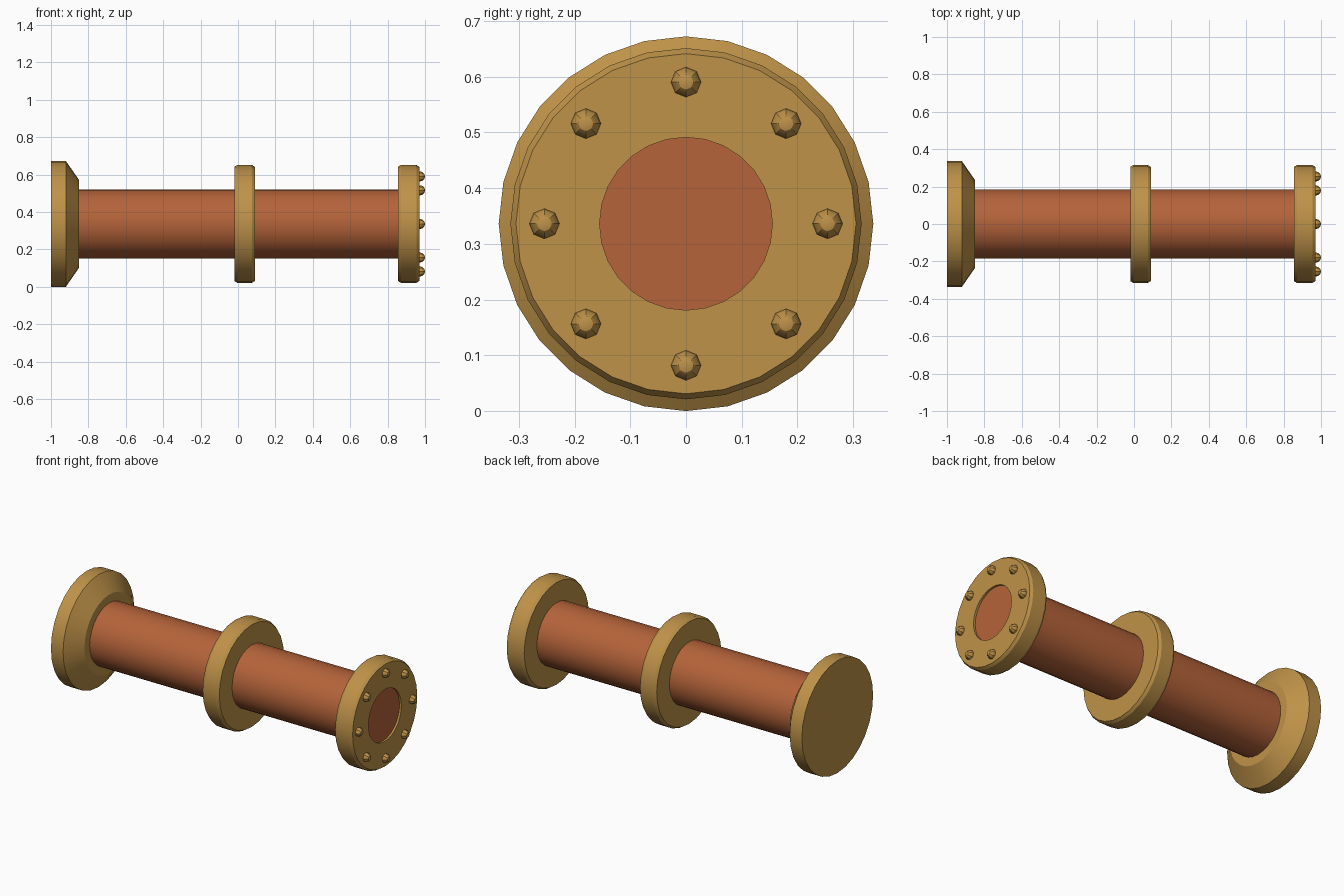
import bpy, math
from mathutils import Matrix, Vector

cube = bpy.data.objects.get("Cube")
if cube:
    bpy.data.objects.remove(cube, do_unlink=True)

AXIS_Z = 0.336
SIDES = 28


def material(name, rgb):
    m = bpy.data.materials.new(name)
    m.use_nodes = True
    m.diffuse_color = (*rgb, 1)
    m.node_tree.nodes["Principled BSDF"].inputs["Base Color"].default_value = (*rgb, 1)
    return m


brass = material("brass", (0.52, 0.29, 0.066))
copper = material("copper", (0.46, 0.125, 0.042))


def finish(obj, mat):
    obj.data.materials.append(mat)
    bpy.ops.object.select_all(action="DESELECT")
    obj.select_set(True)
    bpy.context.view_layer.objects.active = obj
    bpy.ops.object.shade_smooth_by_angle(angle=math.radians(30))


def lathe(name, profile, mat, closed=False):
    """Spin (x, radius) points about the long axis, capping open ends."""
    verts, faces = [], []
    for x, r in profile:
        for i in range(SIDES):
            a = math.tau * i / SIDES
            verts.append((x, r * math.sin(a), AXIS_Z + r * math.cos(a)))
    n = len(profile)
    for k in range(n if closed else n - 1):
        p, q = k * SIDES, (k + 1) % n * SIDES
        for i in range(SIDES):
            j = (i + 1) % SIDES
            faces.append((p + j, p + i, q + i, q + j))
    if not closed:
        faces.append(tuple(range(SIDES)))
        faces.append(tuple(reversed(range((n - 1) * SIDES, n * SIDES))))
    mesh = bpy.data.meshes.new(name)
    mesh.from_pydata(verts, [], faces)
    obj = bpy.data.objects.new(name, mesh)
    bpy.context.collection.objects.link(obj)
    finish(obj, mat)
    return obj


def collar(name, x0, x1, hole):
    """Flat ring with a narrow chamfer on both outer edges."""
    return lathe(name, [(x0, hole), (x0, 0.305), (x0 + 0.016, 0.315),
                        (x1 - 0.016, 0.315), (x1, 0.305), (x1, hole)], brass, True)


# Pipe and its brass fittings
lathe("pipe", [(-0.95, 0.185), (0.9, 0.185), (0.9, 0.155), (0.958, 0.155)], copper)
lathe("base_flange", [(-1, 0.336), (-0.92, 0.336), (-0.85, 0.235), (-0.85, 0.17)], brass)
collar("middle_collar", -0.02, 0.09, 0.17)
collar("end_collar", 0.855, 0.97, 0.155)

# Ring of round bolts on the end collar
for i in range(8):
    a = math.tau * i / 8
    bpy.ops.mesh.primitive_uv_sphere_add(
        segments=8, ring_count=6, radius=0.027,
        location=(0.973, 0.254 * math.sin(a), AXIS_Z + 0.254 * math.cos(a)),
        rotation=(0, math.pi / 2, 0))
    bolt = bpy.context.object
    bolt.name = f"bolt_{i + 1}"
    finish(bolt, brass)
    bpy.ops.object.shade_smooth()
